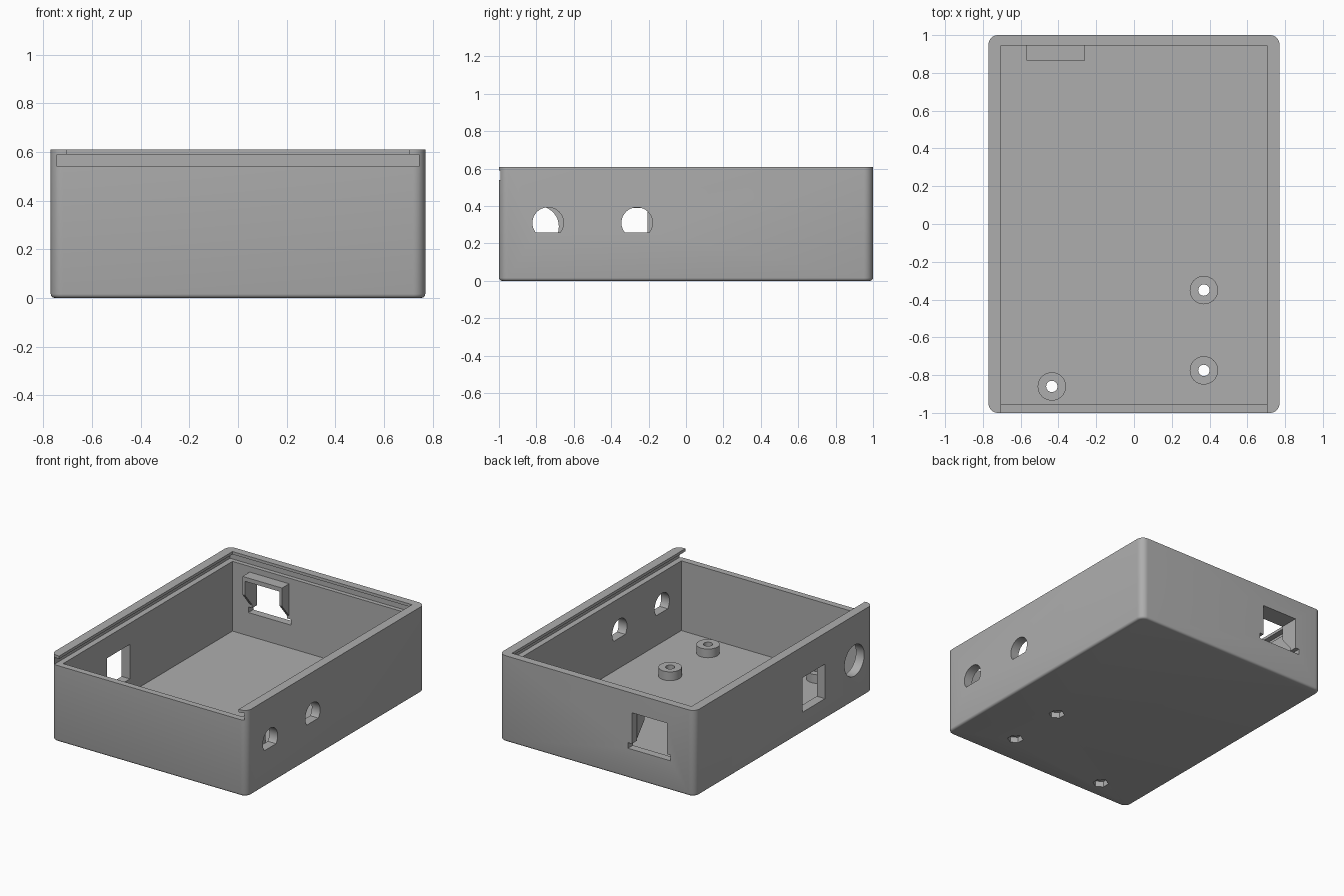
import bpy, bmesh, math
from mathutils import Matrix, Vector

if "Cube" in bpy.data.objects:
    bpy.data.objects.remove(bpy.data.objects["Cube"])

grey = bpy.data.materials.new("plain grey")
grey.diffuse_color = (0.42, 0.42, 0.42, 1)
grey.use_nodes = True
grey.node_tree.nodes["Principled BSDF"].inputs["Base Color"].default_value = grey.diffuse_color


def make(name, bm):
    bmesh.ops.recalc_face_normals(bm, faces=bm.faces)
    me = bpy.data.meshes.new(name)
    bm.to_mesh(me)
    bm.free()
    me.materials.append(grey)
    ob = bpy.data.objects.new(name, me)
    bpy.context.collection.objects.link(ob)
    return ob


def box_bm(x0, x1, y0, y1, z0, z1):
    bm = bmesh.new()
    m = Matrix.Translation(((x0 + x1) / 2, (y0 + y1) / 2, (z0 + z1) / 2))
    m = m @ Matrix.Diagonal((x1 - x0, y1 - y0, z1 - z0, 1))
    bmesh.ops.create_cube(bm, size=1, matrix=m)
    return bm


def box(name, *dims):
    return make(name, box_bm(*dims))


def prism(name, pts, push):
    """Extrude a flat outline of 3D points along a vector."""
    bm = bmesh.new()
    face = bm.faces.new([bm.verts.new(p) for p in pts])
    ext = bmesh.ops.extrude_face_region(bm, geom=[face])
    verts = [v for v in ext["geom"] if isinstance(v, bmesh.types.BMVert)]
    bmesh.ops.translate(bm, verts=verts, vec=push)
    return make(name, bm)


def disc(name, x, y, z0, z1, r, n=40, turn=0.0):
    pts = [(x + r * math.cos(turn + 2 * math.pi * i / n),
            y + r * math.sin(turn + 2 * math.pi * i / n), z0) for i in range(n)]
    return prism(name, pts, Vector((0, 0, z1 - z0)))


def side_hole(x, y, z, r, flat=-9.0):
    """Cutter along x: a circle, optionally with a flat bottom."""
    pts, n = [], 48
    start = math.asin(max(-1, (flat - z) / r)) if flat > z - r else None
    for i in range(n):
        if start is None:
            a = 2 * math.pi * i / n
        else:
            a = start + (math.pi - 2 * start) * i / (n - 1)
        pts.append((x - 0.1, y + r * math.cos(a), z + r * math.sin(a)))
    return prism("cutter", pts, Vector((0.2, 0, 0)))


def boolean(ob, other, op):
    """Apply a boolean and remove the helper."""
    mod = ob.modifiers.new("cut", "BOOLEAN")
    mod.operation, mod.object, mod.solver = op, other, "EXACT"
    bpy.ops.object.select_all(action="DESELECT")
    bpy.context.view_layer.objects.active = ob
    ob.select_set(True)
    bpy.ops.object.modifier_apply(modifier=mod.name)
    bpy.data.objects.remove(other)


def smooth(ob):
    bpy.ops.object.select_all(action="DESELECT")
    bpy.context.view_layer.objects.active = ob
    ob.select_set(True)
    bpy.ops.object.shade_smooth_by_angle(angle=math.radians(35))


# Outer shell: rounded upright corners and a softened bottom rim
bm = box_bm(-0.77, 0.77, -1, 1, 0, 0.61)
upright = [e for e in bm.edges if abs(e.verts[0].co.z - e.verts[1].co.z) > 0.1]
bmesh.ops.bevel(bm, geom=upright, offset=0.05, segments=8, profile=0.5, affect="EDGES")
rim = [e for e in bm.edges if all(v.co.z < 0.001 for v in e.verts)]
bmesh.ops.bevel(bm, geom=rim, offset=0.016, segments=3, profile=0.5, affect="EDGES")
case = make("case", bm)

FLOOR = 0.045
cuts = [
    (-0.705, 0.705, -0.955, 0.945, FLOOR, 0.56),   # cavity
    (-0.745, 0.745, -1.1, 0.975, 0.54, 0.59),      # lid groove, open at the front
    (-0.705, 0.705, -1.1, 0.945, 0.57, 0.7),       # mouth between the lips
    (-0.9, -0.65, -0.46, -0.205, 0.145, 0.39),     # square port, left wall
    (-0.55, -0.275, 0.90, 1.1, 0.23, 0.47),        # back window
    (-0.58, -0.245, 0.90, 1.1, 0.21, 0.25),        # wider slot under the window
]
for c in cuts:
    boolean(case, box("cutter", *c), "DIFFERENCE")

# Round port on the left, flat-bottomed ports on the right
boolean(case, side_hole(-0.74, -0.79, 0.29, 0.11), "DIFFERENCE")
for y in (-0.738, -0.262):
    boolean(case, side_hole(0.74, y, 0.31, 0.083, 0.258), "DIFFERENCE")

# Standoffs with a screw hole and a six-sided nut recess below
for x, y in ((0.37, -0.35), (0.37, -0.775), (-0.435, -0.86)):
    post = disc("standoff", x, y, FLOOR - 0.01, 0.107, 0.075)
    boolean(case, post, "UNION")
    boolean(case, disc("cutter", x, y, -0.1, 0.2, 0.03, 24), "DIFFERENCE")
    boolean(case, disc("cutter", x, y, -0.1, 0.04, 0.052, 6, math.pi / 6), "DIFFERENCE")
smooth(case)

# Hood inside the back window: top plate and two sloping cheeks
box("hood_top", -0.57, -0.26, 0.865, 0.947, 0.47, 0.50)
for x, side in ((-0.57, "left"), (-0.28, "right")):
    pts = [(x, 0.947, 0.47), (x, 0.865, 0.47), (x, 0.865, 0.37), (x, 0.947, 0.27)]
    prism("hood_cheek_" + side, pts, Vector((0.02, 0, 0)))
